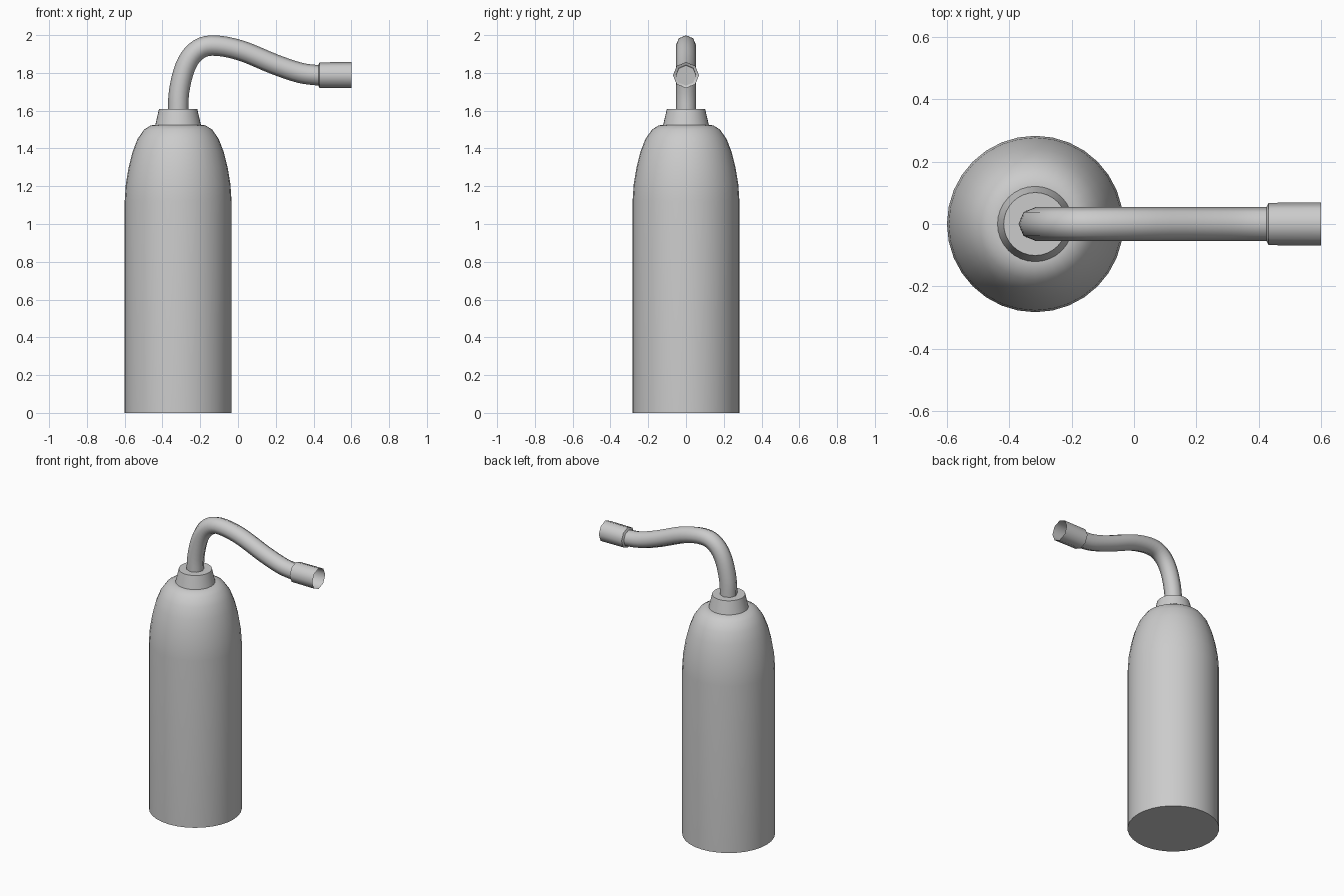
import bpy, bmesh, math
from mathutils import Vector

if "Cube" in bpy.data.objects:
    bpy.data.objects.remove(bpy.data.objects["Cube"])

AXIS_X = -0.317  # bottle axis


def finish(name, bm, angle):
    bmesh.ops.recalc_face_normals(bm, faces=bm.faces)
    mesh = bpy.data.meshes.new(name)
    bm.to_mesh(mesh)
    bm.free()
    ob = bpy.data.objects.new(name, mesh)
    bpy.context.collection.objects.link(ob)
    bpy.ops.object.select_all(action='DESELECT')
    ob.select_set(True)
    bpy.context.view_layer.objects.active = ob
    bpy.ops.object.shade_smooth_by_angle(angle=math.radians(angle))
    return ob


def skin(rings, bm, cap_start, cap_end):
    n = len(rings[0])
    for a, b in zip(rings, rings[1:]):
        for i in range(n):
            j = (i + 1) % n
            bm.faces.new((a[i], a[j], b[j], b[i]))
    if cap_start:
        bm.faces.new(rings[0])
    if cap_end:
        bm.faces.new(rings[-1])


def lathe(name, profile, sides=32):
    bm = bmesh.new()
    rings = [[bm.verts.new((AXIS_X + r * math.cos(math.tau * i / sides),
                            r * math.sin(math.tau * i / sides), z))
              for i in range(sides)] for r, z in profile]
    skin(rings, bm, True, True)
    return finish(name, bm, 40)


def sweep(name, path, radii, caps, angle, sides=8):
    """Octagonal section swept along a path of (x, z) points."""
    bm = bmesh.new()
    pts = [Vector((x, 0, z)) for x, z in path]
    rings = []
    for k, (p, r) in enumerate(zip(pts, radii)):
        t = (pts[min(k + 1, len(pts) - 1)] - pts[max(k - 1, 0)]).normalized()
        side = Vector((0, 1, 0))
        up = side.cross(t)
        rings.append([bm.verts.new(p + r * (math.cos(math.tau * i / sides) * side
                                            + math.sin(math.tau * i / sides) * up))
                      for i in range(sides)])
    skin(rings, bm, *caps)
    return finish(name, bm, angle)


def smooth_path(pts, steps=4):
    """Catmull-Rom interpolation of the control points."""
    p = [Vector(q) for q in pts]
    p = [2 * p[0] - p[1]] + p + [2 * p[-1] - p[-2]]
    out = []
    for a, b, c, d in zip(p, p[1:], p[2:], p[3:]):
        for s in range(steps):
            t = s / steps
            out.append(0.5 * (2 * b + (c - a) * t + (2 * a - 5 * b + 4 * c - d) * t ** 2
                              + (3 * b - a - 3 * c + d) * t ** 3))
    return out + [p[-2]]


# Bottle with rounded shoulder
lathe("bottle_body", [(0.283, 0), (0.283, 1.12), (0.277, 1.21), (0.262, 1.30),
                      (0.242, 1.38), (0.215, 1.45), (0.18, 1.50), (0.145, 1.522),
                      (0.12, 1.525)])

# Tapered collar
lathe("collar", [(0.122, 1.52), (0.101, 1.61)])

# Bent hose
hose = smooth_path([(-0.317, 1.58), (-0.312, 1.70), (-0.28, 1.83), (-0.225, 1.912),
                    (-0.14, 1.945), (0.01, 1.92), (0.195, 1.845), (0.33, 1.80), (0.435, 1.786)])
sweep("hose", hose, [0.054] * len(hose), (True, True), 60)

# Open nozzle at the hose end
sweep("nozzle", [(0.425, 1.788), (0.432, 1.788), (0.60, 1.788)],
      [0.054, 0.068, 0.069], (False, False), 50)
